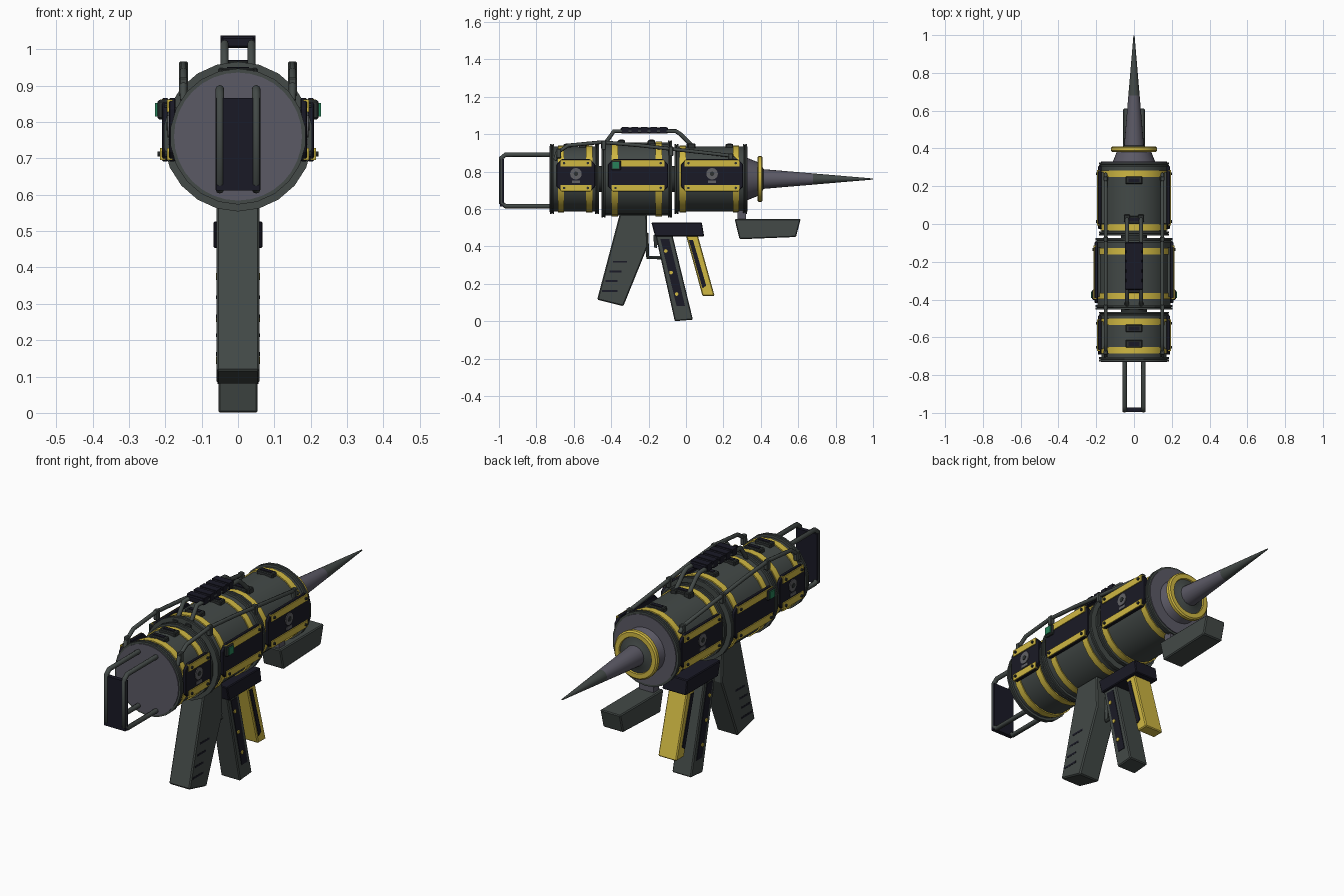
import bpy, bmesh, math

if "Cube" in bpy.data.objects:
    bpy.data.objects.remove(bpy.data.objects["Cube"])

CZ = 0.76   # height of the barrel axis


def material(name, r, g, b):
    m = bpy.data.materials.new(name)
    m.diffuse_color = (r, g, b, 1)
    m.use_nodes = True
    m.node_tree.nodes["Principled BSDF"].inputs["Base Color"].default_value = m.diffuse_color
    return m


BODY = material("dark green grey", 0.056, 0.067, 0.063)
DARK = material("charcoal", 0.026, 0.031, 0.031)
YELLOW = material("warning yellow", 0.63, 0.48, 0.055)
NAVY = material("navy black", 0.010, 0.010, 0.019)
STEEL = material("purple grey", 0.105, 0.10, 0.13)
GREY = material("mid grey", 0.12, 0.12, 0.13)
GREEN = material("screen green", 0.02, 0.22, 0.10)


def finish(name, bm, mats, smooth=False, bevel=0):
    bmesh.ops.recalc_face_normals(bm, faces=bm.faces)
    me = bpy.data.meshes.new(name)
    bm.to_mesh(me)
    bm.free()
    for m in mats:
        me.materials.append(m)
    ob = bpy.data.objects.new(name, me)
    bpy.context.collection.objects.link(ob)
    if bevel:
        mod = ob.modifiers.new("bevel", 'BEVEL')
        mod.width, mod.segments = bevel, 1
    if smooth:
        bpy.ops.object.select_all(action='DESELECT')
        ob.select_set(True)
        bpy.context.view_layer.objects.active = ob
        bpy.ops.object.shade_smooth_by_angle(angle=math.radians(35))
    return ob


def lathe(name, profile, mats, sides=22, rule=None):
    """Revolve (y, radius) points round the barrel axis."""
    bm = bmesh.new()
    rings = []
    for y, r in profile:
        n = 1 if r == 0 else sides
        rings.append([bm.verts.new((r * math.sin(2 * math.pi * i / sides), y,
                                    CZ + r * math.cos(2 * math.pi * i / sides))) for i in range(n)])
    for a, b in zip(rings, rings[1:]):
        for i in range(sides):
            j = (i + 1) % sides
            vs = [a[i % len(a)], a[j % len(a)], b[j % len(b)], b[i % len(b)]]
            bm.faces.new(list(dict.fromkeys(vs)))
    if rule:
        for f in bm.faces:
            f.material_index = rule(f.calc_center_median().y)
    return finish(name, bm, mats, smooth=True)


def prism(name, pts, x0, x1, mat, bevel=0):
    """Extrude a (y, z) outline from x0 to x1."""
    bm = bmesh.new()
    a = [bm.verts.new((x0, y, z)) for y, z in pts]
    b = [bm.verts.new((x1, y, z)) for y, z in pts]
    bm.faces.new(a)
    bm.faces.new(b)
    for i in range(len(pts)):
        j = (i + 1) % len(pts)
        bm.faces.new((a[i], a[j], b[j], b[i]))
    return finish(name, bm, [mat], bevel=bevel)


def box(name, x0, x1, y0, y1, z0, z1, mat, bevel=0):
    return prism(name, [(y0, z0), (y1, z0), (y1, z1), (y0, z1)], x0, x1, mat, bevel)


def disc(name, x0, x1, y, z, r, mat, n=12):
    pts = [(y + r * math.cos(2 * math.pi * i / n), z + r * math.sin(2 * math.pi * i / n)) for i in range(n)]
    return prism(name, pts, x0, x1, mat)


def tube(name, pts, r, mat, res=2):
    cu = bpy.data.curves.new(name, 'CURVE')
    cu.dimensions = '3D'
    cu.bevel_depth, cu.bevel_resolution, cu.use_fill_caps = r, res, True
    sp = cu.splines.new('POLY')
    sp.points.add(len(pts) - 1)
    for p, c in zip(sp.points, pts):
        p.co = (*c, 1)
    cu.materials.append(mat)
    ob = bpy.data.objects.new(name, cu)
    bpy.context.collection.objects.link(ob)
    bpy.ops.object.select_all(action='DESELECT')
    ob.select_set(True)
    bpy.context.view_layer.objects.active = ob
    bpy.ops.object.convert(target='MESH')
    bpy.ops.object.shade_smooth_by_angle(angle=math.radians(50))


# Three barrel drums: flanged ends, yellow bands, side panels
drums = {  # y start, y end, barrel radius, flange radius, two band starts, clip positions
    "rear": (-0.727, -0.465, 0.174, 0.187, -0.685, -0.535, (-.635, -.553)),
    "middle": (-0.452, -0.075, 0.194, 0.206, -0.398, -0.162, (-.345, -.185)),
    "front": (-0.062, 0.326, 0.174, 0.187, -0.035, 0.25, (.022, .232)),
}
for label, (y0, y1, r, fr, b0, b1, clips) in drums.items():
    w, t = 0.034, 0.022
    prof = [(y0, 0), (y0, fr - 0.02), (y0, fr), (y0 + t * .4, fr), (y0 + t * .5, fr - 0.008),
            (y0 + t * .6, fr), (y0 + t, fr), (y0 + t, r)]
    for b in (b0, b1):
        prof += [(b, r), (b, r + 0.006), (b + w, r + 0.006), (b + w, r)]
    prof += [(y1 - t, r), (y1 - t, fr), (y1 - t * .6, fr), (y1 - t * .5, fr - 0.008),
             (y1 - t * .4, fr), (y1, fr), (y1, fr - 0.02), (y1, 0)]
    lathe(label + "_drum", prof, [BODY, YELLOW],
          rule=lambda y: int(any(b - 1e-4 < y < b + w + 1e-4 for b in (b0, b1))))
    # thin chamfered panels standing on a block, both sides
    p0, p1, px, c = y0 + 0.035, y1 - 0.02, fr + 0.003, 0.028
    pm = (p0 + p1) / 2
    for s in (-1, 1):
        box(label + "_panel_block", s * .12, s * (px - .012), p0 + .03, p1 - .03, .715, .84, BODY)
        prism(label + "_side_panel", [(p0 + c, .692), (p1 - c, .692), (p1, .692 + c), (p1, .866 - c),
              (p1 - c, .866), (p0 + c, .866), (p0, .866 - c), (p0, .692 + c)],
              s * (px - .018), s * px, NAVY, 0.003)
        for z in (0.712, 0.845):
            box(label + "_panel_stripe", s * (px - .01), s * (px + .005), p0 + .02, p1 - .02, z - .017, z + .017, YELLOW)
            for y in (p0 + c + .012, p1 - c - .012):
                disc(label + "_panel_bolt", s * px, s * (px + 0.012), y, z, 0.007, DARK, 8)
        if label != "middle":   # round dial and tag
            disc(label + "_dial", s * px, s * (px + 0.004), pm, 0.788, 0.031, GREY, 16)
            disc(label + "_dial_centre", s * px, s * (px + 0.007), pm, 0.788, 0.012, DARK, 12)
            box(label + "_dial_tag", s * px, s * (px + 0.003), pm - .022, pm + .022, 0.738, 0.752, GREY)
    # clips along the top
    for y in clips:
        box(label + "_top_clip", -.045, .045, y - .02, y + .02, CZ + r - .01, CZ + r + .014, DARK, .004)
        box(label + "_clip_pad", -.03, .03, y - .01, y + .01, CZ + r, CZ + r + .017, NAVY)

# Narrow core joining the drums, and tail plate
lathe("core_shaft", [(-0.6, 0), (-0.6, 0.07), (0.2, 0.07), (0.2, 0)], [DARK])
lathe("tail_plate", [(-0.731, 0), (-0.731, 0.176), (-0.72, 0.176)], [STEEL], 32)

# Nose: face plate, tapered collar, yellow ring, long spike
lathe("nose_plate", [(0.32, 0.175), (0.33, 0.175), (0.33, 0.112), (0.385, 0.09), (0.385, 0)], [STEEL], 32)
lathe("nose_ring", [(0.382, 0.07), (0.382, 0.115), (0.388, 0.122), (0.404, 0.122), (0.41, 0.115),
                    (0.41, 0.092), (0.395, 0.088)], [YELLOW], 32)
lathe("nose_boss", [(0.39, 0.09), (0.402, 0.09), (0.406, 0.07), (0.416, 0.05)], [BODY], 32)
lathe("spike", [(0.39, 0.054), (0.42, 0.052), (0.68, 0.030), (0.998, 0.003), (1.0, 0)], [STEEL, BODY], 20,
      rule=lambda y: int(y > 0.68))

# Screens on the middle drum
for s in (-1, 1):
    box("screen_housing", s * .19, s * .222, -.402, -.348, .807, .86, DARK, .005)
    box("screen_glass", s * .22, s * .228, -.393, -.357, .815, .852, GREEN)

# Rear shoulder frame
for s in (-1, 1):
    x = s * 0.05
    tube("shoulder_tube", [(x, -.72, .89), (x, -.965, .89), (x, -.988, .872), (x, -.988, .633),
                           (x, -.965, .615), (x, -.72, .615)], 0.012, BODY)
box("shoulder_pad", -.06, .06, -.994, -.972, .612, .866, NAVY)

# Top carry handle
for s in (-1, 1):
    x = s * 0.037
    tube("carry_handle_tube", [(x, -.435, .935), (x, -.425, .96), (x, -.385, 1.016), (x, -.055, 1.016),
                               (x, -.03, 1.0), (x, .035, .935)], 0.011, BODY)
    for y in (-.435, .03):
        box("carry_handle_foot", x - .017, x + .017, y - .02, y + .02, .92, .95, DARK, .004)
box("carry_handle_grip", -.046, .046, -.35, -.095, 1.004, 1.035, NAVY, .005)
for i in range(5):
    y = -.325 + i * .051
    box("grip_rib", -.048, .048, y - .018, y + .018, 1.003, 1.038, NAVY)

# Long side pipes with clamps
for s in (-1, 1):
    x = s * 0.15
    tube("side_pipe", [(x, -.70, .86), (x, -.69, .90), (x, -.63, .94), (x, -.45, .957),
                       (x, -.25, .94), (x, .24, .885), (x, .265, .86)], 0.010, BODY)
    for y, z in ((-.68, .91), (-.44, .955), (-.08, .922), (.24, .885)):
        box("pipe_clamp", x - .012, x + .012, y - .013, y + .013, z - .04, z + .012, BODY, .004)

# Rear pistol grip with slots
prism("pistol_grip", [(-.355, .57), (-.21, .57), (-.205, .40), (-.335, .08), (-.475, .115)], -.059, .059, BODY, .006)
for i, (y0, y1) in enumerate(((-.39, -.315), (-.41, -.345), (-.43, -.365), (-.45, -.365))):
    z = .318 - i * .052
    for s in (-1, 1):
        box("grip_slot", s * .055, s * .060, y0, y1, z - .005, z + .005, NAVY)

# Trigger and guard
tube("trigger_guard", [(0, -.21, .47), (0, -.205, .34), (0, -.12, .34)], 0.010, BODY)
prism("trigger", [(-.175, .46), (-.15, .46), (-.155, .39), (-.17, .395)], -.012, .012, DARK)

# Magazine well, magazine and yellow lever
prism("magazine_well", [(-.185, .527), (.085, .527), (.097, .453), (-.165, .453)], -.067, .067, NAVY, .004)
prism("magazine", [(-.165, .47), (-.075, .47), (.037, .008), (-.06, 0)], -.054, .054, BODY, .005)
prism("lever", [(-.003, .47), (.06, .47), (.153, .135), (.088, .135)], -.052, .052, YELLOW, .005)
for s in (-1, 1):
    prism("magazine_inlay", [(-.137, .44), (-.09, .44), (-.005, .08), (-.05, .08)], s * .05, s * .057, NAVY)
    prism("lever_inlay", [(.015, .435), (.037, .435), (.108, .19), (.088, .175)], s * .047, s * .056, NAVY)
    for y, z in ((-.108, .375), (-.08, .26), (-.05, .145)):
        disc("magazine_stud", s * .05, s * .061, y, z, .010, YELLOW, 8)

# Front hand rest and its bracket
prism("front_hand_rest", [(.26, .546), (.613, .546), (.588, .45), (.286, .438)], -.057, .057, BODY, .005)
box("hand_rest_bracket", -.04, .04, .275, .32, .53, .60, STEEL)
